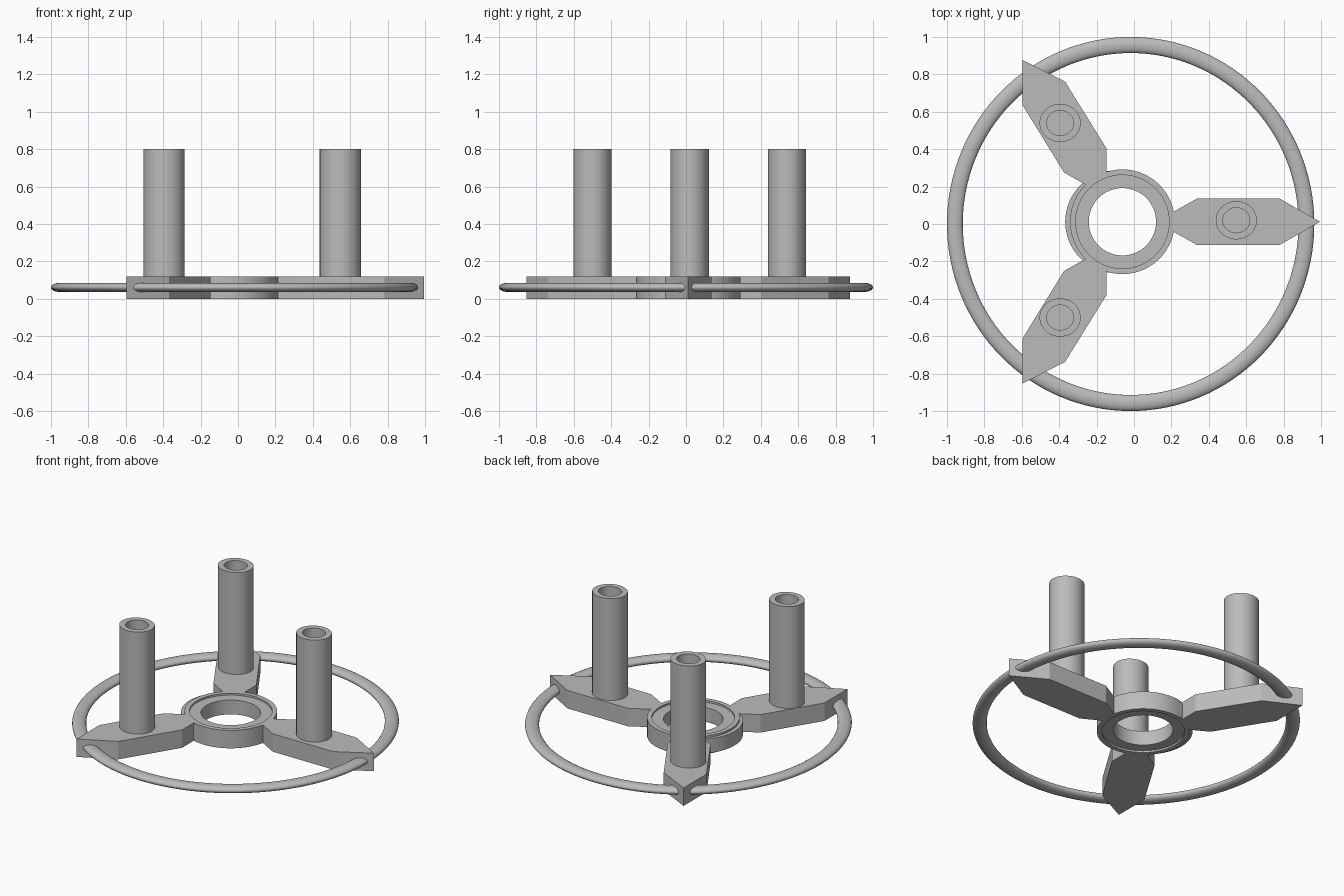
import bpy, bmesh, math

cube = bpy.data.objects.get("Cube")
if cube:
    bpy.data.objects.remove(cube, do_unlink=True)

grey = bpy.data.materials.new("plain grey")
grey.use_nodes = True
colour = (0.5, 0.5, 0.5, 1)
grey.diffuse_color = colour
grey.node_tree.nodes["Principled BSDF"].inputs["Base Color"].default_value = colour

MID_Y = 0.012   # symmetry line of the arms and hub


def finish(name, bm, smooth=True):
    bmesh.ops.recalc_face_normals(bm, faces=bm.faces)
    mesh = bpy.data.meshes.new(name)
    bm.to_mesh(mesh)
    bm.free()
    mesh.materials.append(grey)
    obj = bpy.data.objects.new(name, mesh)
    bpy.context.collection.objects.link(obj)
    if smooth:
        bpy.ops.object.select_all(action='DESELECT')
        obj.select_set(True)
        bpy.context.view_layer.objects.active = obj
        bpy.ops.object.shade_smooth_by_angle(angle=math.radians(35))
    return obj


def lathe(name, profile, centre, sx=1, sy=1, steps=64):
    """Spin a closed (radius, z) profile around a vertical axis."""
    bm = bmesh.new()
    rings = []
    for i in range(steps):
        a = 2 * math.pi * i / steps
        rings.append([bm.verts.new((centre[0] + sx * r * math.cos(a),
                                    centre[1] + sy * r * math.sin(a), z))
                      for r, z in profile])
    n = len(profile)
    for i in range(steps):
        p, q = rings[i], rings[(i + 1) % steps]
        for j in range(n):
            k = (j + 1) % n
            bm.faces.new((p[j], q[j], q[k], p[k]))
    return finish(name, bm)


def plate(name, outline, height):
    """Extrude a flat outline up from the ground."""
    bm = bmesh.new()
    base = bm.faces.new([bm.verts.new((x, y, 0)) for x, y in outline])
    top = bmesh.ops.extrude_face_region(bm, geom=[base], use_keep_orig=True)
    verts = [v for v in top["geom"] if isinstance(v, bmesh.types.BMVert)]
    bmesh.ops.translate(bm, verts=verts, vec=(0, 0, height))
    return finish(name, bm, smooth=False)


def mirrored(points):
    return [(x, 2 * MID_Y - y) for x, y in points]


# Outer hoop: flattened round tube
tube = []
for i in range(20):
    a = 2 * math.pi * i / 20
    tube.append((0.957 + 0.043 * math.cos(a), 0.061 + 0.024 * math.sin(a)))
lathe("outer_hoop", tube, (-0.018, 0), sx=0.982, steps=128)

# Hub with a shallow recess on both faces
hub = [(0.18, 0.012), (0.25, 0.012), (0.25, 0), (0.28, 0),
       (0.28, 0.12), (0.25, 0.12), (0.25, 0.108), (0.18, 0.108)]
lathe("hub", hub, (-0.062, MID_Y))

# Slightly offset band showing on one side of the hub
band = [(0.22, 0.013), (0.275, 0.013), (0.275, 0.107), (0.22, 0.107)]
lathe("hub_band", band, (-0.093, MID_Y))

# Arms
half = [(0.205, 0.062), (0.335, 0.135), (0.78, 0.135)]
front_half = mirrored(half)
plate("left_arm", half + [(0.995, MID_Y)] + front_half[::-1], 0.12)
side = [(-0.147, 0.262), (-0.147, 0.404), (-0.369, 0.762), (-0.595, 0.876),
        (-0.595, 0.634), (-0.374, 0.275), (-0.24, 0.2)]
plate("back_arm", side, 0.12)
plate("front_arm", mirrored(side), 0.12)

# Hollow posts standing on the arms
post = [(0.072, 0.118), (0.11, 0.118), (0.11, 0.8), (0.072, 0.8)]
for name, centre in (("left_post", (0.547, 0.02)),
                     ("back_post", (-0.395, 0.54)),
                     ("front_post", (-0.395, -0.5))):
    lathe(name, post, centre, sy=0.93, steps=48)
